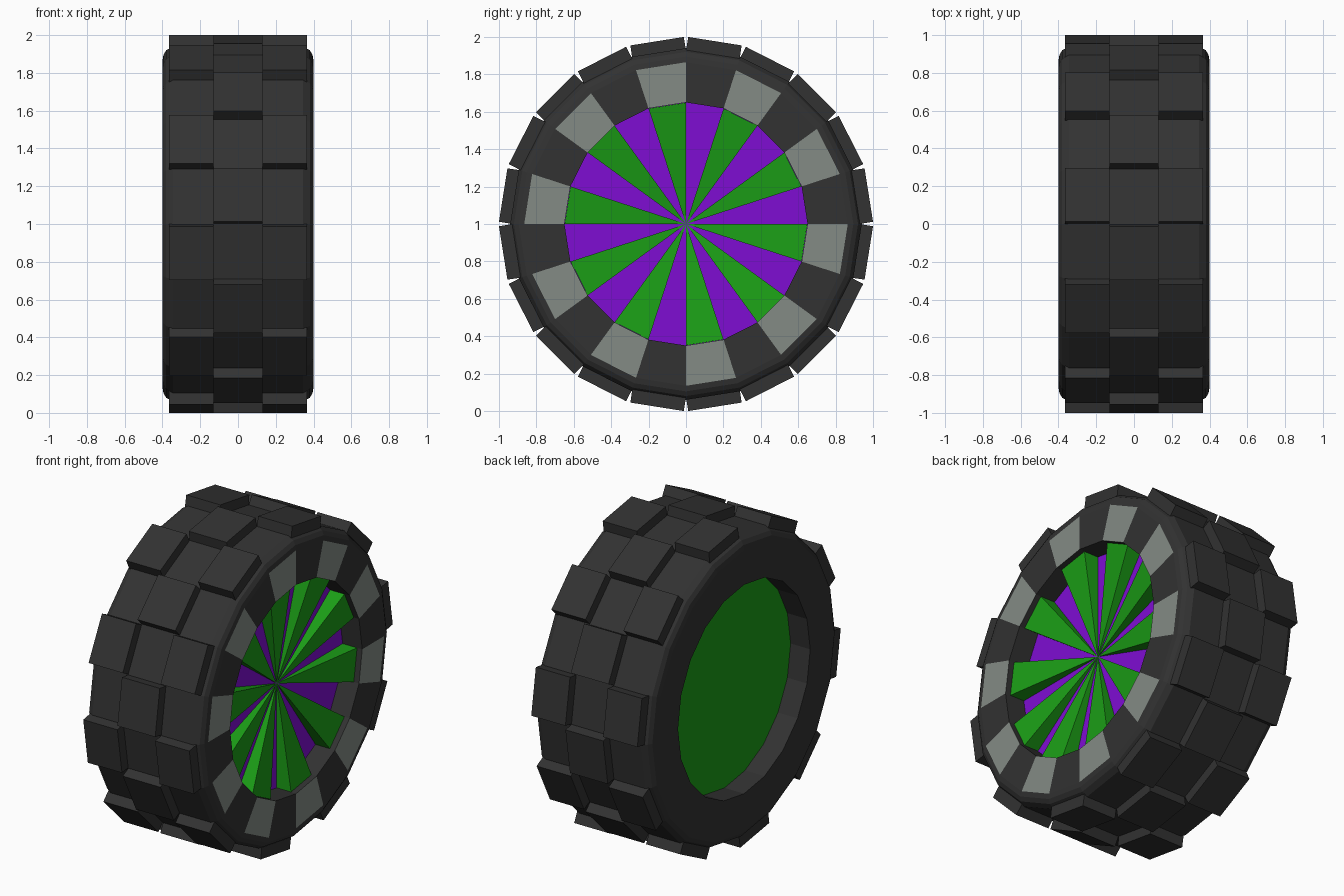
import bpy, bmesh
from math import sin, cos, radians

if "Cube" in bpy.data.objects:
    bpy.data.objects.remove(bpy.data.objects["Cube"])

N = 20
STEP = 360 / N


def material(name, rgb):
    m = bpy.data.materials.new(name)
    m.diffuse_color = (*rgb, 1)
    m.use_nodes = True
    m.node_tree.nodes["Principled BSDF"].inputs["Base Color"].default_value = m.diffuse_color
    return m


RUBBER = material("rubber", (0.032, 0.032, 0.032))
GREY = material("grey_patch", (0.23, 0.26, 0.235))
GREEN = material("green", (0.011, 0.34, 0.008))
PURPLE = material("purple", (0.21, 0.004, 0.65))


def pt(x, r, deg):
    """Point on the wheel: x along the axle, angle measured from +y towards +z."""
    return (x, r * cos(radians(deg)), 1 + r * sin(radians(deg)))


def finish(name, bm, mats):
    bmesh.ops.remove_doubles(bm, verts=bm.verts, dist=1e-5)
    bmesh.ops.recalc_face_normals(bm, faces=bm.faces)
    me = bpy.data.meshes.new(name)
    bm.to_mesh(me)
    bm.free()
    for m in mats:
        me.materials.append(m)
    ob = bpy.data.objects.new(name, me)
    bpy.context.collection.objects.link(ob)
    return ob


def face(bm, pts, mat=0):
    f = bm.faces.new([bm.verts.new(p) for p in pts])
    f.material_index = mat
    return f


# Tyre: closed profile spun in 20 flat steps, grey patches on the right sidewall
half = [(0.4, 0.65), (0.4, 0.865), (0.395, 0.895), (0.38, 0.92), (0.345, 0.94)]
profile = half + [(-x, r) for x, r in reversed(half)]
bm = bmesh.new()
for i in range(N):
    a, b = i * STEP, (i + 1) * STEP
    for k, (x0, r0) in enumerate(profile):
        x1, r1 = profile[(k + 1) % len(profile)]
        patch = 1 if k == 0 and i % 2 else 0
        face(bm, [pt(x0, r0, a), pt(x1, r1, a), pt(x1, r1, b), pt(x0, r0, b)], patch)
finish("tyre", bm, [RUBBER, GREY])


# Tread rows: tapered blocks on every second step, staggered between rows
def tread_row(name, x0, x1, phase):
    bm = bmesh.new()
    for i in range(phase, N, 2):
        a, b = i * STEP, (i + 1) * STEP
        low = [pt(x0, 0.93, a), pt(x1, 0.93, a), pt(x1, 0.93, b), pt(x0, 0.93, b)]
        a, b = a + 0.7, b - 0.7
        top = [pt(x0, 1, a), pt(x1, 1, a), pt(x1, 1, b), pt(x0, 1, b)]
        lv = [bm.verts.new(p) for p in low]
        tv = [bm.verts.new(p) for p in top]
        bm.faces.new(lv)
        bm.faces.new(tv)
        for k in range(4):
            j = (k + 1) % 4
            bm.faces.new((lv[k], lv[j], tv[j], tv[k]))
    finish(name, bm, [RUBBER])


# The front of the wheel is at 180 degrees, where the middle row has a block just above z = 1
tread_row("tread_left", -0.365, -0.13, 0)
tread_row("tread_middle", -0.13, 0.13, 1)
tread_row("tread_right", 0.13, 0.365, 0)

# Hub: solid disc, green at the back and purple at the front
HUB_X, R = 0.265, 0.65
bm = bmesh.new()
for x, mat in ((HUB_X, 0), (-HUB_X, 1)):
    face(bm, [pt(x, R, i * STEP) for i in range(N)], mat)
for i in range(N):
    a, b = i * STEP, (i + 1) * STEP
    face(bm, [pt(HUB_X, R, a), pt(-HUB_X, R, a), pt(-HUB_X, R, b), pt(HUB_X, R, b)], 1)
finish("hub", bm, [PURPLE, GREEN])

# Blades: green ramps rising from the hub centre to the rim
bm = bmesh.new()
TOP = HUB_X + 0.1
for i in range(1, N, 2):
    c = bm.verts.new(pt(HUB_X + 0.001, 0, 0))
    a, b = i * STEP, (i + 1) * STEP
    r = R - 0.001
    la, lb, ta, tb = [bm.verts.new(pt(x, r, d)) for x in (HUB_X + 0.001, TOP) for d in (a, b)]
    for vs in ((c, ta, tb), (c, la, ta), (c, tb, lb), (c, lb, la), (la, lb, tb, ta)):
        bm.faces.new(vs)
me = bpy.data.meshes.new("blades")
bmesh.ops.recalc_face_normals(bm, faces=bm.faces)
bm.to_mesh(me)
bm.free()
me.materials.append(GREEN)
bpy.context.collection.objects.link(bpy.data.objects.new("blades", me))
